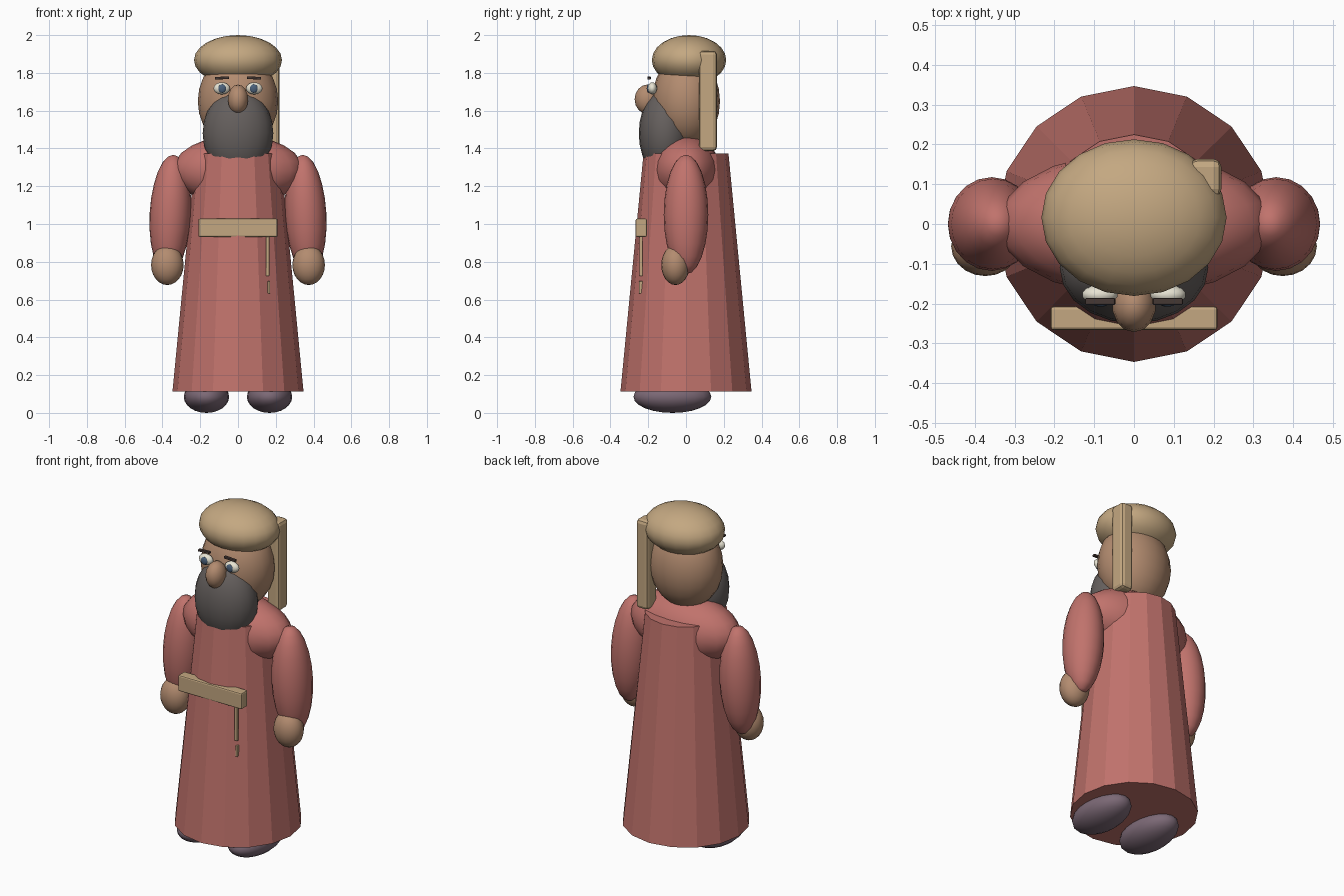
import bpy
from math import radians

if "Cube" in bpy.data.objects:
    bpy.data.objects.remove(bpy.data.objects["Cube"])


def material(name, rgb):
    m = bpy.data.materials.new(name)
    m.diffuse_color = (*rgb, 1)
    m.use_nodes = True
    m.node_tree.nodes["Principled BSDF"].inputs["Base Color"].default_value = m.diffuse_color
    return m


CLOTH = material("red_cloth", (0.53, 0.17, 0.15))
SKIN = material("skin", (0.45, 0.26, 0.16))
TAN = material("tan", (0.55, 0.39, 0.22))
GREY = material("beard_grey", (0.13, 0.115, 0.11))
SHOE = material("shoe_purple", (0.2, 0.14, 0.18))
WHITE = material("eye_white", (0.8, 0.77, 0.65))
BLUE = material("iris_blue", (0.07, 0.12, 0.2))
DARK = material("brow_dark", (0.06, 0.04, 0.035))


def finish(name, mat, size, smooth=True):
    ob = bpy.context.object
    ob.name = name
    ob.scale = size
    ob.data.materials.append(mat)
    bpy.ops.object.transform_apply(location=False, rotation=False, scale=True)
    if smooth:
        bpy.ops.object.shade_smooth_by_angle(angle=radians(40))
    return ob


def ball(name, loc, radii, mat, rot=(0, 0, 0), seg=20, rings=12):
    bpy.ops.mesh.primitive_uv_sphere_add(segments=seg, ring_count=rings, radius=1,
                                         location=loc, rotation=rot)
    return finish(name, mat, radii)


def block(name, loc, size, mat, bevel, rot=(0, 0, 0)):
    bpy.ops.mesh.primitive_cube_add(size=1, location=loc, rotation=rot)
    ob = finish(name, mat, size, smooth=False)
    mod = ob.modifiers.new("bevel", "BEVEL")
    mod.width = bevel
    mod.segments = 2
    return ob


# Faceted robe and shoulders
bpy.ops.mesh.primitive_cone_add(vertices=16, radius1=0.347, radius2=0.225, depth=1.26,
                                location=(0, 0, 0.742))
finish("robe", CLOTH, (1, 1, 1), smooth=False)
ball("shoulders", (0, 0, 1.285), (0.345, 0.18, 0.185), CLOTH)

# Head, beard, nose and cap
ball("head", (0, 0, 1.65), (0.213, 0.18, 0.25), SKIN)
ball("beard", (0, -0.11, 1.48), (0.187, 0.14, 0.235), GREY)
ball("nose", (0, -0.205, 1.66), (0.055, 0.067, 0.078), SKIN, seg=14, rings=8)
ball("cap", (0, 0.016, 1.868), (0.233, 0.197, 0.132), TAN)

# Paired parts
for side, s in (("left", 1), ("right", -1)):
    ball(side + "_sleeve", (s * 0.358, 0, 1.05), (0.11, 0.118, 0.317), CLOTH,
         rot=(0, radians(s * -3), 0))
    ball(side + "_hand", (s * 0.374, -0.056, 0.783), (0.086, 0.075, 0.106), SKIN)
    ball(side + "_shoe", (s * 0.167, -0.072, 0.085), (0.12, 0.206, 0.085), SHOE)
    ball(side + "_eye", (s * 0.086, -0.178, 1.718), (0.045, 0.025, 0.032), WHITE, seg=14, rings=8)
    ball(side + "_iris", (s * 0.084, -0.199, 1.717), (0.021, 0.009, 0.023), BLUE, seg=12, rings=8)
    block(side + "_brow", (s * 0.085, -0.195, 1.773), (0.076, 0.018, 0.014), DARK, 0.004,
          rot=(0, radians(s * 3), 0))

# Belt front with hanging cord and tassel
block("belt", (0, -0.237, 0.98), (0.42, 0.06, 0.096), TAN, 0.008)
block("belt_cord", (0.157, -0.238, 0.83), (0.018, 0.016, 0.21), TAN, 0.003)
block("cord_tassel", (0.163, -0.24, 0.665), (0.012, 0.02, 0.065), TAN, 0.003)

# Rounded case carried behind the shoulder
block("back_case", (0.18, 0.116, 1.652), (0.08, 0.096, 0.53), TAN, 0.02)
